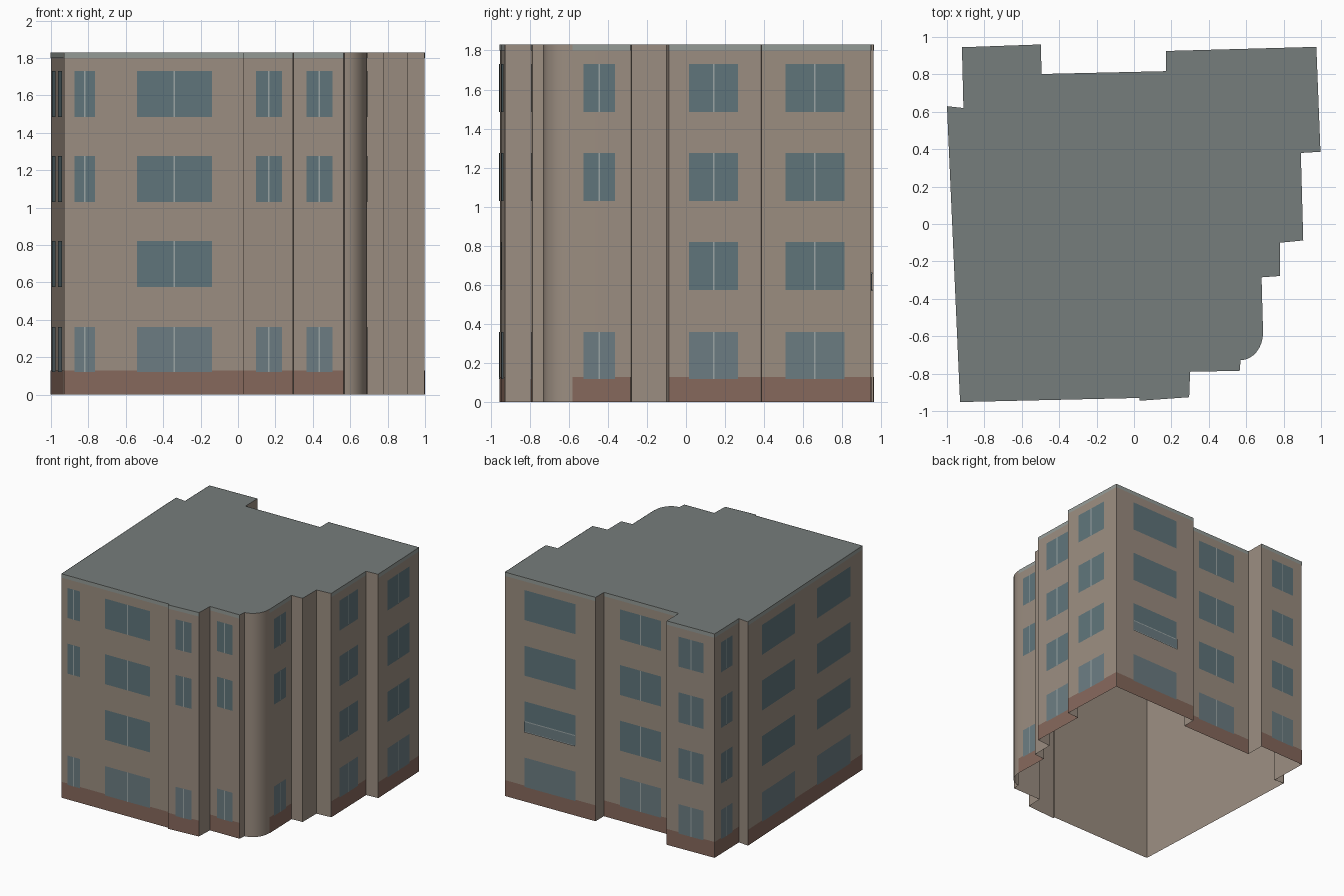
import bpy, bmesh, math
from mathutils import Vector

if "Cube" in bpy.data.objects:
    bpy.data.objects.remove(bpy.data.objects["Cube"])

H = 1.83            # roof height
PLINTH = 0.13       # top of brick base
TRIM = 1.80         # bottom of parapet band
ROWS = [(0.12, 0.36), (0.575, 0.82), (1.03, 1.275), (1.485, 1.73)]


def material(name, rgb):
    m = bpy.data.materials.new(name)
    m.diffuse_color = (*rgb, 1)
    m.use_nodes = True
    m.node_tree.nodes["Principled BSDF"].inputs["Base Color"].default_value = m.diffuse_color
    return m


WALL = material("wall_render", (0.33, 0.27, 0.22))
ROOF = material("roof_felt", (0.18, 0.205, 0.20))
BRICK = material("base_brick", (0.24, 0.14, 0.108))
BAND = material("parapet_band", (0.30, 0.33, 0.31))
GLASS = material("window_glass", (0.117, 0.178, 0.198))
GLASS_LOW = material("ground_window_glass", (0.15, 0.205, 0.225))
FRAME = material("window_frame", (0.33, 0.38, 0.38))


def finish(name, bm, mat):
    me = bpy.data.meshes.new(name)
    bm.to_mesh(me)
    bm.free()
    me.materials.append(mat)
    ob = bpy.data.objects.new(name, me)
    bpy.context.collection.objects.link(ob)
    return ob


# Footprint, counter-clockwise from the front left corner, with rounded corner
corner = [(0.57 + 0.12 * math.sin(a), -0.58 - 0.148 * math.cos(a))
          for a in (math.radians(90 * i / 8) for i in range(9))]
footprint = [(-0.93, -0.952), (0.03, -0.93), (0.03, -0.945), (0.295, -0.926),
             (0.30, -0.79), (0.565, -0.785)] + corner + [
    (0.682, -0.285), (0.78, -0.278), (0.78, -0.10), (0.905, -0.088),
    (0.892, 0.38), (0.997, 0.386), (0.975, 0.947), (0.17, 0.925),
    (0.17, 0.817), (-0.495, 0.802), (-0.497, 0.96), (-0.92, 0.945),
    (-0.912, 0.62), (-1.0, 0.63)]
n = len(footprint)

# Outer walls, open underneath
bm = bmesh.new()
low = [bm.verts.new((x, y, 0)) for x, y in footprint]
top = [bm.verts.new((x, y, H)) for x, y in footprint]
for i in range(n):
    j = (i + 1) % n
    bm.faces.new((low[i], low[j], top[j], top[i]))
walls = finish("outer_walls", bm, WALL)
bpy.context.view_layer.objects.active = walls
walls.select_set(True)
bpy.ops.object.shade_smooth_by_angle(angle=math.radians(25))
walls.select_set(False)

# Flat roof
bm = bmesh.new()
bm.faces.new([bm.verts.new((x, y, H)) for x, y in footprint])
finish("flat_roof", bm, ROOF)

# One mesh per kind of facade panel, filled below
panels = {k: bmesh.new() for k in
          ("brick_base", "parapet_band", "windows", "ground_windows", "mullions")}


def panel(bm, a, b, t0, t1, z0, z1, off):
    """Flat panel on the wall a-b between fractions t0 and t1, set out by off."""
    a, b = Vector((*a, 0)), Vector((*b, 0))
    d = b - a
    out = Vector((d.y, -d.x, 0)).normalized() * off
    p, q = a + d * t0 + out, a + d * t1 + out
    bm.faces.new([bm.verts.new((v.x, v.y, z))
                  for v, z in ((p, z0), (q, z0), (q, z1), (p, z1))])


def facade(i, windows):
    """Base, band and windows (start, end, floors, mullion) on footprint edge i."""
    a, b = footprint[i % n], footprint[(i + 1) % n]
    length = math.dist(a, b)
    panel(panels["brick_base"], a, b, 0, 1, 0, PLINTH, 0.002)
    panel(panels["parapet_band"], a, b, 0, 1, TRIM, H, 0.002)
    for t0, t1, floors, mullion in windows:
        for f in floors:
            z0, z1 = ROWS[f]
            kind = "windows" if f else "ground_windows"
            panel(panels[kind], a, b, t0, t1, z0, z1, 0.004)
            if mullion:
                m, w = (t0 + t1) / 2, 0.004 / length
                panel(panels["mullions"], a, b, m - w, m + w, z0, z1, 0.006)


ALL, SKIP = (0, 1, 2, 3), (0, 2, 3)
# Front
facade(0, [(0.057, 0.172, SKIP, True), (0.406, 0.823, ALL, True)])
facade(2, [(0.245, 0.774, SKIP, True)])
facade(4, [(0.245, 0.774, SKIP, True)])
# Right side
facade(14, [(0.19, 0.73, SKIP, True)])
facade(18, [(0.223, 0.755, ALL, True)])
facade(20, [(0.22, 0.755, ALL, True)])
# Back
facade(21, [(0.22, 0.78, ALL, False)])
facade(23, [(0.22, 0.77, ALL, True)])
facade(25, [(0.25, 0.78, ALL, True)])
# Left side
facade(26, [(0.24, 0.72, ALL, True)])
facade(28, [(0.12, 0.41, ALL, False), (0.60, 0.89, ALL, False)])

# Glass railing in front of one back window
bm = bmesh.new()
panel(bm, footprint[21], footprint[22], 0.22, 0.78, 0.575, 0.655, 0.010)
finish("balcony_glass", bm, GLASS_LOW)
bm = bmesh.new()
for z in (0.57, 0.655):
    panel(bm, footprint[21], footprint[22], 0.22, 0.78, z, z + 0.008, 0.011)
finish("balcony_rails", bm, FRAME)

for name, mat in (("brick_base", BRICK), ("parapet_band", BAND),
                  ("windows", GLASS), ("ground_windows", GLASS_LOW),
                  ("mullions", FRAME)):
    finish(name, panels[name], mat)
